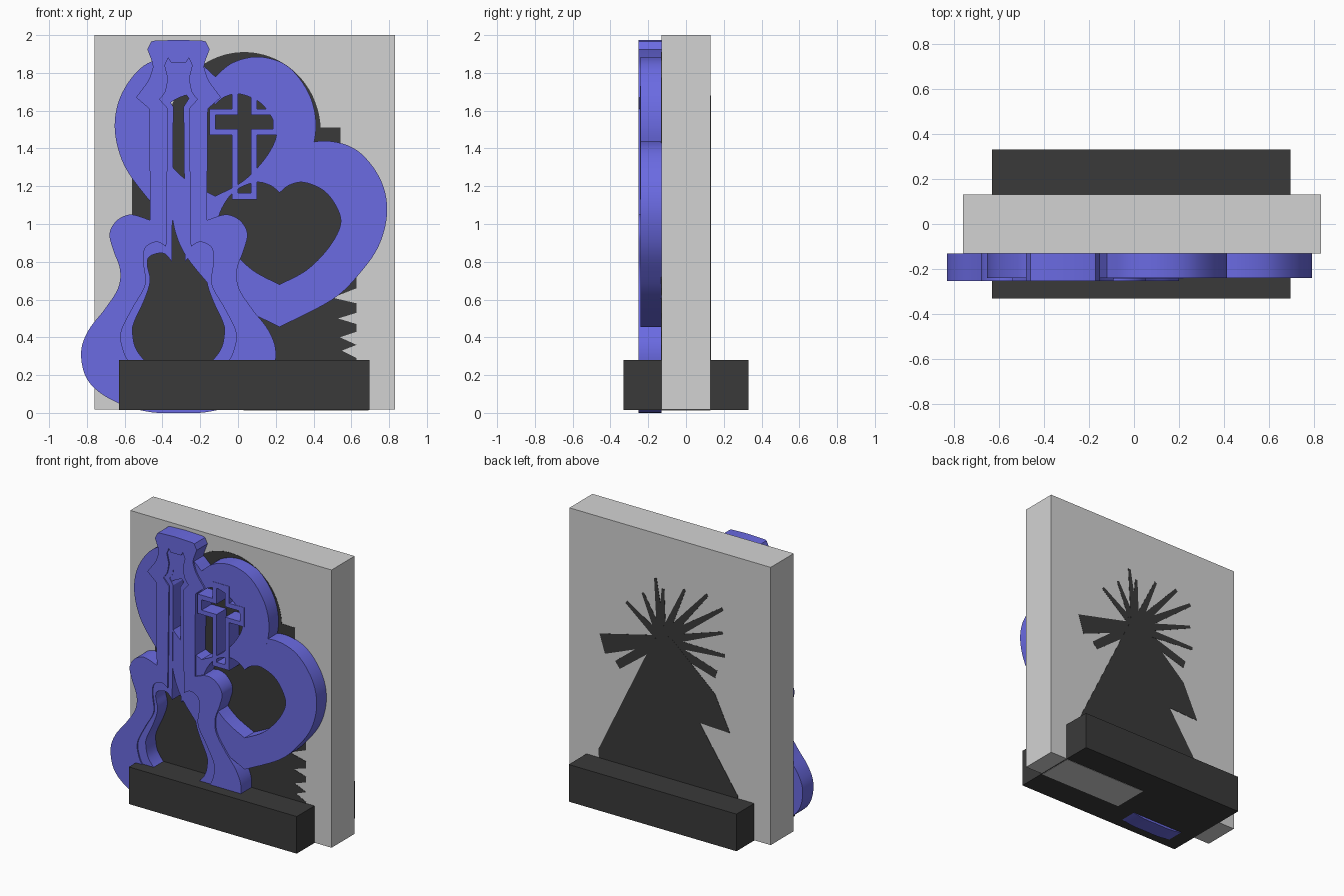
import bpy, bmesh, math
from mathutils import Matrix, Vector

if "Cube" in bpy.data.objects:
    bpy.data.objects.remove(bpy.data.objects["Cube"])


def material(name, col):
    m = bpy.data.materials.new(name)
    m.diffuse_color = (*col, 1)
    m.use_nodes = True
    m.node_tree.nodes["Principled BSDF"].inputs["Base Color"].default_value = m.diffuse_color
    return m


STONE = material("grey_stone", (0.65, 0.65, 0.65))
DARK = material("dark_granite", (0.042, 0.042, 0.042))
BLUE = material("violet_blue", (0.145, 0.145, 0.76))


def smooth(pts, n=6):
    """Catmull-Rom samples through an open list of 2D points."""
    p = [Vector(q) for q in [pts[0], *pts, pts[-1]]]
    out = []
    for i in range(1, len(p) - 2):
        a, b, c, d = p[i - 1:i + 3]
        for k in range(n):
            t = k / n
            out.append(0.5 * (2 * b + (c - a) * t + (2 * a - 5 * b + 4 * c - d) * t * t
                              + (3 * b - a - 3 * c + d) * t ** 3))
    return [tuple(v) for v in out] + [pts[-1]]


def mirrored(half, cx, sx=1.0, dz=0.0):
    """Closed outline from a half profile that starts and ends on the axis."""
    right = [(cx + x * sx, z + dz) for x, z in half]
    left = [(cx - x * sx, z + dz) for x, z in half[-2:0:-1]]
    return right + left


def finish(ob):
    bpy.ops.object.select_all(action='DESELECT')
    ob.select_set(True)
    bpy.context.view_layer.objects.active = ob
    bpy.ops.object.shade_smooth_by_angle(angle=math.radians(32))


def shape(name, loops, y0, y1, mat):
    """Flat outline in x/z (extra loops are holes), extruded from y0 to y1."""
    cu = bpy.data.curves.new(name, 'CURVE')
    cu.dimensions = '2D'
    cu.fill_mode = 'BOTH'
    cu.extrude = abs(y1 - y0) / 2
    for loop in loops:
        sp = cu.splines.new('POLY')
        sp.points.add(len(loop) - 1)
        for pt, (x, z) in zip(sp.points, loop):
            pt.co = (x, z, 0, 1)
        sp.use_cyclic_u = True
    tmp = bpy.data.objects.new(name + "_outline", cu)
    bpy.context.collection.objects.link(tmp)
    bpy.context.view_layer.update()
    me = bpy.data.meshes.new_from_object(tmp.evaluated_get(bpy.context.evaluated_depsgraph_get()))
    bpy.data.objects.remove(tmp)
    me.transform(Matrix.Translation((0, (y0 + y1) / 2, 0)) @ Matrix.Rotation(math.pi / 2, 4, 'X'))
    bm = bmesh.new()
    bm.from_mesh(me)
    bmesh.ops.remove_doubles(bm, verts=bm.verts, dist=1e-5)
    bmesh.ops.recalc_face_normals(bm, faces=bm.faces)
    bm.to_mesh(me)
    bm.free()
    me.materials.clear()
    me.materials.append(mat)
    ob = bpy.data.objects.new(name, me)
    bpy.context.collection.objects.link(ob)
    finish(ob)
    return ob


def boolean(ob, other, op):
    mod = ob.modifiers.new(op.lower(), 'BOOLEAN')
    mod.object, mod.operation, mod.solver = other, op, 'EXACT'
    bpy.context.view_layer.objects.active = ob
    bpy.ops.object.modifier_apply(modifier=mod.name)
    bpy.data.objects.remove(other)


def rect(x0, x1, z0, z1):
    return [(x0, z0), (x1, z0), (x1, z1), (x0, z1)]


# Panel, the plinth it stands in, and the panel's underside showing through
shape("stone_panel", [rect(-0.76, 0.83, 0.017, 2.0)], -0.13, 0.13, STONE)
shape("plinth", [rect(-0.63, 0.695, 0.015, 0.28)], -0.33, 0.33, DARK)
shape("panel_underside", [rect(0.03, 0.69, 0.013, 0.02)], -0.13, 0.13, STONE)

# Dark arched tablet lying flush in the front of the panel
arch = [(0.405 * math.sin(a), 1.49 + 0.42 * math.cos(a))
        for a in [math.radians(87) * i / 24 for i in range(25)]]
tablet = arch + [(0.51, 1.51), (0.51, 1.36), (0.595, 1.36), (0.595, 0.1), (0, 0.1)]
tablet_outline = mirrored(tablet, 0.033)
# ragged gaps along the lower right edge
edge = tablet_outline.index(next(p for p in tablet_outline if p[0] > 0.6 and p[1] < 0.2))
tablet_outline[edge:edge] = [(0.628, 0.72), (0.628, 0.66), (0.5, 0.61), (0.628, 0.58), (0.628, 0.53),
                             (0.53, 0.5), (0.628, 0.47), (0.628, 0.43), (0.54, 0.4),
                             (0.628, 0.36), (0.55, 0.33), (0.628, 0.29)]
shape("arched_tablet", [tablet_outline], -0.132, -0.12, DARK)

# Dark wedge and rays on the back of the panel
wedge = [(0.59, 0.2), (0.6, 0.34), (0.155, 1.25), (0.02, 1.28), (-0.32, 0.98),
         (-0.44, 0.73), (-0.2, 0.74), (-0.5, 0.3), (-0.5, 0.2)]
shape("back_wedge", [wedge], 0.12, 0.132, DARK)
hub = Vector((0.1, 1.25))
rays = [(0.15, 1.68, .01), (0.09, 1.62, .01), (-0.08, 1.66, .01), (-0.26, 1.67, .012),
        (-0.38, 1.6, .012), (-0.38, 1.43, .01), (-0.40, 1.27, .012), (0.25, 1.55, .01),
        (0.38, 1.45, .012), (0.57, 1.10, .07), (0.45, 0.98, .03), (-0.33, 1.12, .03)]
for i, (x, z, w) in enumerate(rays):
    end = Vector((x, z))
    d = (end - hub).normalized()
    side = Vector((-d.y, d.x))
    tip = [hub - side * 0.035, end - side * w, end + side * w, hub + side * 0.035]
    shape(f"back_ray_{i}", [[tuple(p) for p in tip]], 0.12, 0.1318 - i * 0.0001, DARK)

# Pair of joined open hearts
heart = smooth([(0, .88), (.1, .955), (.25, .985), (.41, .935), (.53, .79), (.57, .62),
                (.53, .44), (.43, .29), (.28, .145), (0, 0)])
hollow = smooth([(0, .485), (.05, .525), (.13, .54), (.24, .49), (.31, .385), (.315, .3),
                 (.25, .185), (.14, .075), (0, 0)])
hearts = shape("joined_hearts", [mirrored(heart, 0.22, 1, 0.455)], -0.24, -0.13, BLUE)
upper = shape("upper_heart", [mirrored(heart, -0.12, 0.935, 0.9)], -0.2401, -0.1299, BLUE)
boolean(hearts, upper, 'UNION')
for cx, dz in ((0.22, 0.68), (-0.12, 1.148)):
    cut = shape("heart_cutter", [mirrored(hollow, cx, 1.01, dz)], -0.3, -0.05, BLUE)
    cut.hide_render = True
    boolean(hearts, cut, 'DIFFERENCE')
finish(hearts)


# Cross outline inside the upper heart
def cross(w, arm, z0, z1, a0, a1):
    return mirrored([(0, z1), (w, z1), (w, a1), (arm, a1), (arm, a0), (w, a0), (w, z0), (0, z0)], 0.034)


shape("cross_frame", [cross(0.067, 0.185, 1.13, 1.73, 1.472, 1.61),
                      cross(0.034, 0.152, 1.163, 1.695, 1.503, 1.577)], -0.243, -0.13, BLUE)

# Guitar: outer band, and a slightly lower inner band around the opening
CX = -0.315
outer = [(0, 1.975), (.13, 1.97), (.145, 1.965), (.165, 1.925), (.14, 1.86)] \
    + smooth([(.135, 1.83), (.16, 1.76), (.225, 1.67)], 4) + [(.155, 1.61)] \
    + smooth([(.15, 1.02), (.25, 1.05), (.325, 1.02), (.365, .95), (.345, .86), (.31, .76),
              (.32, .66), (.39, .55), (.475, .44), (.515, .33), (.495, .2), (.42, .11),
              (.29, .04), (.14, .003), (0, 0)])
inner = [(0, 1.855), (.04, 1.855), (.055, 1.88), (.072, 1.84)] \
    + smooth([(.055, 1.77), (.07, 1.7), (.1, 1.66)], 4) + [(.055, 1.61)] \
    + smooth([(.065, .88), (.115, .905), (.175, .875), (.185, .8), (.175, .68), (.24, .56),
              (.3, .44), (.3, .36), (.26, .27), (.15, .18), (0, 0.16)])
opening = [(0, 1.74), (.025, 1.74), (.03, 1.7), (.055, 1.665), (.027, 1.62)] \
    + smooth([(.035, .8), (.08, .845), (.15, .83), (.165, .785), (.15, .70), (.18, .6),
              (.235, .48), (.243, .42), (.22, .33), (.14, .25), (0, .22)])
g_out, g_in, g_hole = (mirrored(h, CX) for h in (outer, inner, opening))
shape("guitar_outer_band", [g_out, g_in], -0.252, -0.13, BLUE)
shape("guitar_inner_band", [g_in, g_hole], -0.243, -0.13, BLUE)
